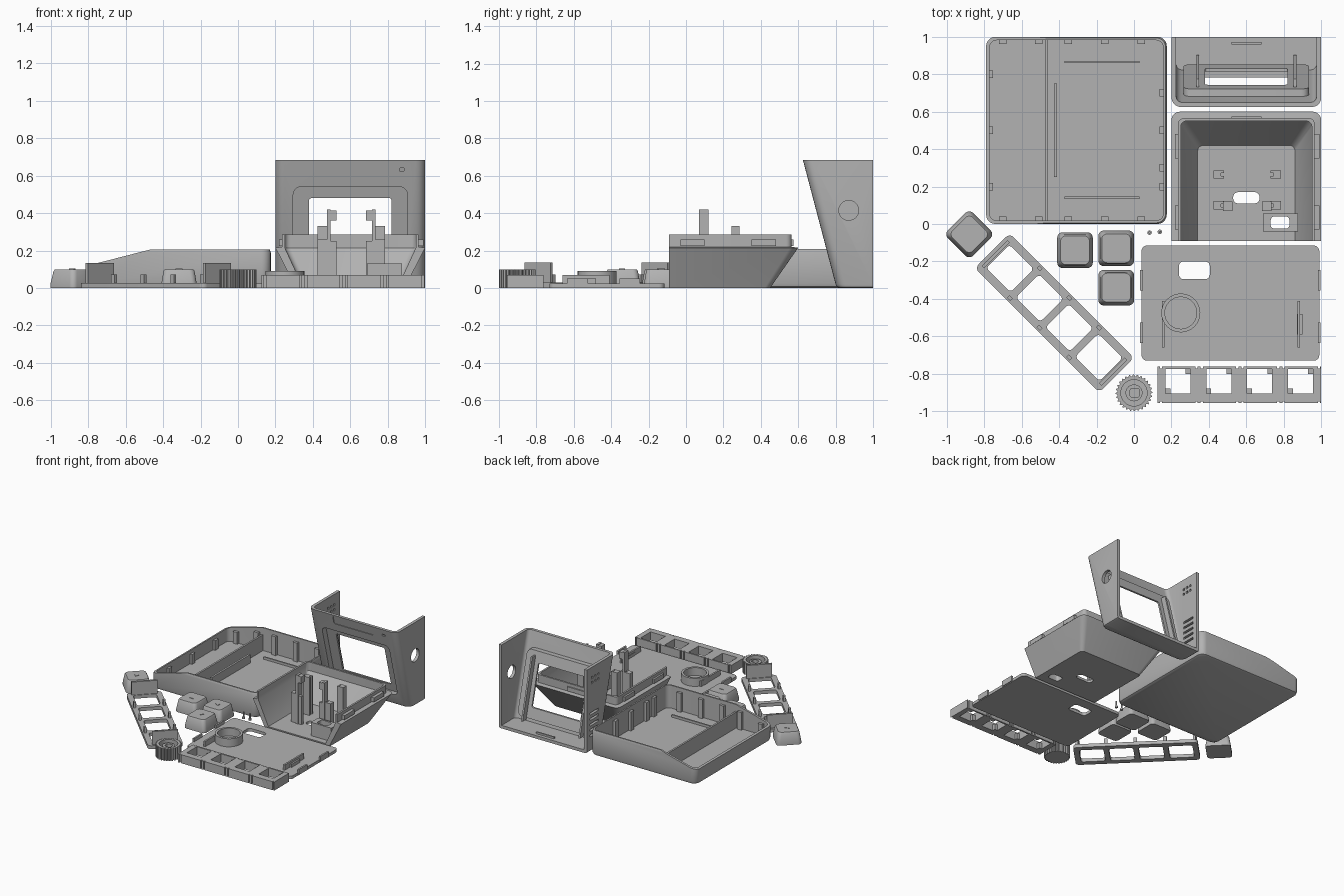
import bpy, bmesh, math
from mathutils import Matrix, Vector

if "Cube" in bpy.data.objects:
    bpy.data.objects.remove(bpy.data.objects["Cube"])

grey = bpy.data.materials.new("plain_grey")
grey.use_nodes = True
COLOUR = (0.45, 0.45, 0.45, 1)
grey.diffuse_color = COLOUR
grey.node_tree.nodes["Principled BSDF"].inputs["Base Color"].default_value = COLOUR
parts = []


def rrect(x0, x1, y0, y1, r=0.0, n=5):
    """Rounded rectangle outline."""
    if r == 0:
        return [(x0, y0), (x1, y0), (x1, y1), (x0, y1)]
    pts = []
    for cx, cy, a0 in ((x1 - r, y1 - r, 0), (x0 + r, y1 - r, 90),
                       (x0 + r, y0 + r, 180), (x1 - r, y0 + r, 270)):
        for i in range(n + 1):
            a = math.radians(a0 + 90 * i / n)
            pts.append((cx + r * math.cos(a), cy + r * math.sin(a)))
    return pts


def loft(name, loops):
    """Closed skin through loops of 3D points, capped at both ends."""
    bm = bmesh.new()
    rings = [[bm.verts.new(p) for p in loop] for loop in loops]
    n = len(rings[0])
    for a, b in zip(rings, rings[1:]):
        for i in range(n):
            j = (i + 1) % n
            bm.faces.new((a[i], a[j], b[j], b[i]))
    bm.faces.new(rings[0])
    bm.faces.new(rings[-1])
    bmesh.ops.recalc_face_normals(bm, faces=bm.faces)
    me = bpy.data.meshes.new(name)
    bm.to_mesh(me)
    bm.free()
    ob = bpy.data.objects.new(name, me)
    bpy.context.collection.objects.link(ob)
    parts.append(ob)
    return ob


def stack(name, sections):
    """Loft of (outline, z) sections."""
    return loft(name, [[(x, y, z) for x, y in o] for o, z in sections])


def box(name, x0, x1, y0, y1, z0, z1, r=0.0):
    o = rrect(x0, x1, y0, y1, r)
    return stack(name, [(o, z0), (o, z1)])


def tube(name, x, y, z0, z1, r, n=32):
    o = [(x + r * math.cos(2 * math.pi * i / n), y + r * math.sin(2 * math.pi * i / n)) for i in range(n)]
    return stack(name, [(o, z0), (o, z1)])


def cut(ob, *cutters):
    for c in cutters:
        c.hide_render = True
        m = ob.modifiers.new("cut", "BOOLEAN")
        m.operation, m.solver, m.object = "DIFFERENCE", "EXACT", c
    bpy.context.view_layer.update()
    dg = bpy.context.evaluated_depsgraph_get()
    me = bpy.data.meshes.new_from_object(ob.evaluated_get(dg))
    ob.modifiers.clear()
    ob.data = me
    for c in cutters:
        parts.remove(c)
        bpy.data.objects.remove(c)


def place(obs, x, y, degrees):
    m = Matrix.Translation((x, y, 0)) @ Matrix.Rotation(math.radians(degrees), 4, "Z")
    for ob in obs:
        ob.data.transform(m)


# Keyboard tray with a sloping rim
def inset(d, r=0.05):
    return rrect(-0.79 + d, 0.175 - d, d, 1 - d, r)


tray = stack("tray", [(inset(0.02, 0.04), 0), (inset(0.006), 0.007), (inset(0), 0.025), (inset(0), 0.19),
                      (inset(0.006), 0.207), (inset(0.018, 0.04), 0.207), (inset(0.018, 0.04), 0.02)])
slope = [(-0.9, 0.095), (-0.46, 0.208), (-0.46, 0.4), (-0.9, 0.4)]
cut(tray, loft("slope_cutter", [[(x, y, z) for x, z in slope] for y in (-0.2, 1.2)]))


def rim(x):
    return min(0.205, 0.208 + (x + 0.46) * 0.257) - 0.03


for x in (-0.70, -0.51, -0.35, -0.155, 0.04):
    for y in (0.027, 0.973):
        box("tray_clip_post", x - 0.02, x + 0.02, y - 0.012, y + 0.012, 0.015, rim(x))
for x, ys in ((-0.765, (0.2, 0.5, 0.8)), (0.148, (0.2, 0.3, 0.5, 0.7))):
    for y in ys:
        box("tray_side_post", x - 0.012, x + 0.012, y - 0.02, y + 0.02, 0.015, rim(x))
box("tray_partition", -0.475, -0.46, 0.015, 0.985, 0.015, 0.15)
box("tray_inner_rib", -0.428, -0.412, 0.25, 0.75, 0.015, 0.09)
for y in (0.14, 0.865):
    box("tray_floor_rib", -0.37, 0.03, y - 0.006, y + 0.006, 0.015, 0.04)


# Rear housing: sloped bin, open at the front
def bin_loop(x0, y1, r=0.03):
    return rrect(x0, 1.2 - x0, -0.4, y1, r)


housing = stack("rear_housing", [
    (bin_loop(0.31, 0.45), 0), (bin_loop(0.2, 0.6, 0.045), 0.215), (bin_loop(0.235, 0.565), 0.22),
    (bin_loop(0.235, 0.565), 0.285), (bin_loop(0.25, 0.55), 0.285),
    (bin_loop(0.25, 0.55), 0.215), (bin_loop(0.34, 0.42), 0.02)])
cut(housing, box("front_cutter", 0, 1.2, -0.6, -0.092, -0.1, 0.5),
    box("cable_cutter", 0.53, 0.67, 0.11, 0.17, -0.1, 0.1, 0.025),
    box("switch_cutter", 0.73, 0.83, -0.025, 0.04, -0.1, 0.1, 0.02))
switch = box("switch_holder", 0.69, 0.875, -0.04, 0.055, 0.01, 0.13)
cut(switch, box("switch_cutter", 0.73, 0.83, -0.025, 0.04, -0.1, 0.3, 0.02))
for side in (-1, 1):
    def bx(name, a, b, *rest):
        xs = sorted((0.605 + side * a, 0.605 + side * b))
        return box(name, *xs, *rest)
    for y, h in ((0.1, 0.26), (0.265, 0.33)):
        bx("board_post", 0.14, 0.18, y - 0.022, y + 0.022, 0.015, h)
        bx("board_post_hook", 0.125, 0.14, y - 0.022, y - 0.008, 0.015, h)
        bx("board_post_hook", 0.125, 0.14, y + 0.008, y + 0.022, 0.015, h)
    bx("tall_clip", 0.11, 0.13, 0.07, 0.12, 0.015, 0.42)
    bx("tall_clip_head", 0.08, 0.11, 0.07, 0.12, 0.36, 0.415)
    bx("tall_clip_foot", 0.08, 0.11, 0.075, 0.1, 0.015, 0.25)
    for y in (0.02, 0.4):
        bx("housing_tab", 0.36, 0.385, y - 0.05, y + 0.08, 0.225, 0.26)
box("housing_back_tab", 0.52, 0.68, 0.56, 0.575, 0.225, 0.26)

# Screen bezel: leaning face, side walls and floor
LEAN = 0.263


def shell(d, z, r=0.05):
    return rrect(0.2 + d, 1 - d, 0.805 - LEAN * z + d, 1.4, r), z


def slab(name, x0, x1, z0, z1, r, d0, d1):
    """Block parallel to the leaning face."""
    o = rrect(x0, x1, z0, z1, r)
    return loft(name, [[(x, 0.805 - LEAN * z + d, z) for x, z in o] for d in (d0, d1)])


bezel = stack("screen_bezel", [shell(0.015, 0), shell(0.004, 0.006), shell(0, 0.02), shell(0, 0.685),
                               shell(0.025, 0.685, 0.03), shell(0.025, 0.025, 0.03)])
cutters = [box("back_cutter", 0, 1.2, 1, 1.6, -0.1, 0.9),
           slab("recess_cutter", 0.295, 0.905, 0.09, 0.54, 0.04, -0.1, 0.15),
           slab("label_cutter", 0.42, 0.78, 0.605, 0.675, 0.015, -0.1, 0.006),
           slab("lamp_cutter", 0.862, 0.888, 0.622, 0.642, 0.008, -0.1, 0.015)]
dial = tube("dial_cutter", 0, 0, -0.1, 0.1, 0.053)
dial.data.transform(Matrix.Translation((1, 0.87, 0.415)) @ Matrix.Rotation(math.pi / 2, 4, "Y"))
cutters.append(dial)
for i in range(5):
    z = 0.12 + i * 0.045
    cutters.append(box("vent_cutter", 0.1, 0.24, 0.85, 0.96, z, z + 0.018))
for i in range(3):
    for j in range(2):
        y, z = 0.84 + i * 0.04, 0.55 + j * 0.04
        cutters.append(box("dot_cutter", 0.1, 0.24, y, y + 0.018, z, z + 0.018))
cut(bezel, *cutters)
frame = slab("screen_frame", 0.265, 0.935, 0.065, 0.565, 0.04, 0.02, 0.065)
cut(frame, slab("recess_cutter", 0.295, 0.905, 0.09, 0.54, 0.04, -0.1, 0.05),
    slab("window_cutter", 0.38, 0.82, 0.15, 0.48, 0.012, -0.1, 0.2))
for x in (0.34, 0.86):
    slab("screen_clip", x - 0.007, x + 0.007, 0.05, 0.53, 0, 0.06, 0.11)
box("bezel_catch", 0.52, 0.68, 0.96, 0.972, 0.02, 0.04)

# Base plate with ring and ribs
plate = stack("base_plate", [(rrect(0.04, 0.99, -0.73, -0.115, 0.03), z) for z in (0, 0.024)])
cut(plate, box("plate_cutter", 0.24, 0.405, -0.295, -0.2, -0.1, 0.1, 0.025))
ring = tube("speaker_ring", 0.25, -0.475, 0.015, 0.09, 0.104)
cut(ring, tube("ring_cutter", 0.25, -0.475, 0.026, 0.2, 0.085))
for x in (0.157, 0.88):
    box("plate_rib", x - 0.007, x + 0.007, -0.66, -0.41, 0.015, 0.068)
box("plate_rib_key", 0.87, 0.9, -0.59, -0.48, 0.015, 0.05)
for x in (0.04, 0.99):
    for y in (-0.3, -0.58):
        box("plate_tab", x - 0.007, x + 0.007, y - 0.055, y + 0.055, 0.005, 0.05)

# Strip of four key sockets
strip = box("socket_strip", 0.125, 0.998, -0.957, -0.762, 0, 0.07)
holes, notches = [], []
for i in range(4):
    x = 0.168 + i * 0.218
    holes.append(box("socket_cutter", x, x + 0.134, -0.905, -0.775, -0.1, 0.2))
    notches += [box("notch_cutter", x - 0.03 + k, x - 0.018 + k, y, y + 0.02, -0.1, 0.2)
                for k in (0, 0.19) for y in (-0.967, -0.772)]
    box("socket_corner", x, x + 0.026, -0.905, -0.879, 0, 0.05)
    box("socket_corner", x + 0.108, x + 0.134, -0.801, -0.775, 0, 0.05)
cut(strip, *holes, *notches)

# Diagonal key frame
pad = box("key_frame", -0.47, 0.47, -0.132, 0.132, 0, 0.028, 0.03)
cut(pad, *[box("key_cutter", x - 0.092, x + 0.092, -0.088, 0.088, -0.1, 0.1, 0.02)
           for x in (-0.336, -0.112, 0.112, 0.336)])
group = [pad]
for x in (-0.443, 0.443):
    group.append(box("key_frame_end", x - 0.009, x + 0.009, -0.098, 0.098, 0.02, 0.135))
for x in (-0.224, 0, 0.224):
    for y in (-0.112, 0.112):
        group.append(box("key_frame_post", x - 0.013, x + 0.013, y - 0.009, y + 0.009, 0.02, 0.072))
place(group, -0.425, -0.475, -45)

# Four tapered key caps with arrow marks
for x, y, turn, arrow in ((-0.88, -0.055, -45, 0), (-0.315, -0.14, 0, 0),
                          (-0.095, -0.13, 0, 90), (-0.095, -0.34, 0, 180)):
    cap = stack("key_cap", [(rrect(-h, h, -h, h, 0.028), z) for h, z in
                            ((0.095, 0), (0.095, 0.02), (0.083, 0.09), (0.077, 0.1))])
    tri = [Matrix.Rotation(math.radians(arrow), 2) @ Vector(p) for p in ((-0.018, -0.014), (0.018, -0.014), (0, 0.018))]
    mark = stack("key_arrow", [(tri, 0.098), (tri, 0.103)])
    place([cap, mark], x, y, turn)

# Ridged knob with a D-shaped socket
def gear(r, depth=0.0, n=112):
    return [((r - depth * (i // 2 % 2)) * math.cos(2 * math.pi * i / n),
             (r - depth * (i // 2 % 2)) * math.sin(2 * math.pi * i / n)) for i in range(n)]


knob = stack("knob", [(gear(0.098, 0.009), 0), (gear(0.098, 0.009), 0.1), (gear(0.07), 0.1), (gear(0.07), 0.02)])
shaft = tube("knob_socket", 0, 0, 0.01, 0.085, 0.045)
cut(shaft, box("flat_cutter", -0.022, 0.03, -0.024, 0.024, 0.03, 0.2, 0.015))
place([knob, shaft], 0, -0.902, 0)

# Two loose pins
for x, y in ((0.083, -0.046), (0.138, -0.042)):
    tube("pin_head", x, y, 0, 0.012, 0.012, 16)
    tube("pin_stem", x, y, 0.01, 0.055, 0.006, 12)

# Colour and shading
for ob in parts:
    ob.data.materials.clear()
    ob.data.materials.append(grey)
    ob.select_set(True)
bpy.context.view_layer.objects.active = parts[0]
bpy.ops.object.shade_smooth_by_angle(angle=math.radians(30))
